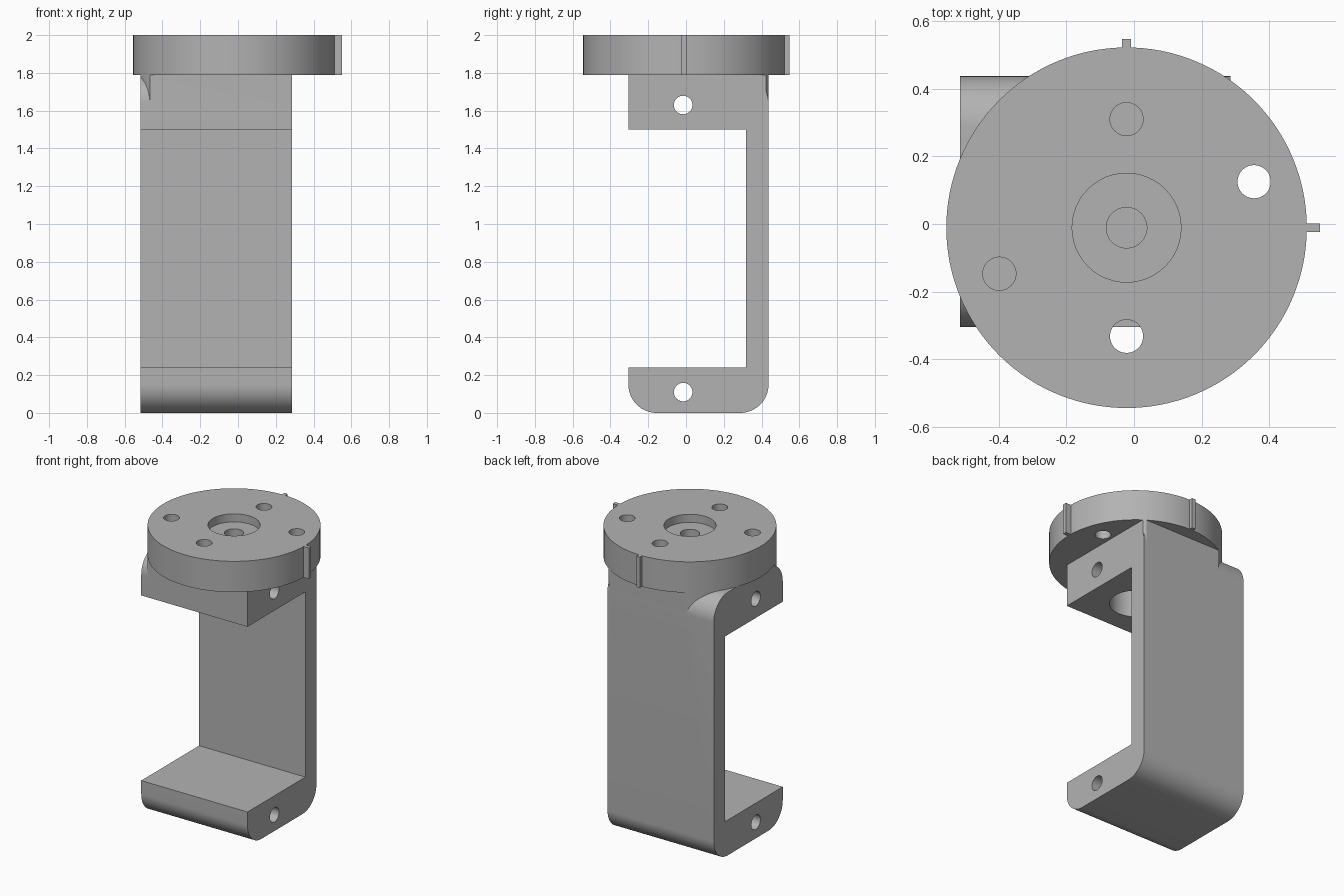
import bpy, math
from mathutils import Matrix

cube = bpy.data.objects.get("Cube")
if cube:
    bpy.data.objects.remove(cube, do_unlink=True)

X0, X1 = -0.515, 0.285          # bracket width
FRONT, BACK = -0.305, 0.437     # bracket depth
SHELF, DECK, TOP = 1.5, 1.79, 2.0
ROUND = 0.15
CX, CY, RADIUS = -0.022, -0.011, 0.533

grey = bpy.data.materials.new("plain grey")
grey.use_nodes = True
colour = (0.45, 0.45, 0.45, 1)
grey.diffuse_color = colour
grey.node_tree.nodes["Principled BSDF"].inputs["Base Color"].default_value = colour


def new_object(name, verts, faces):
    mesh = bpy.data.meshes.new(name)
    mesh.from_pydata(verts, [], faces)
    mesh.materials.append(grey)
    obj = bpy.data.objects.new(name, mesh)
    bpy.context.collection.objects.link(obj)
    return obj


def prism(name, outline, low, high, axis="z"):
    """Extrude a counter-clockwise outline along z (xy points) or x (yz points)."""
    n = len(outline)
    place = (lambda p, h: (p[0], p[1], h)) if axis == "z" else (lambda p, h: (h, p[0], p[1]))
    verts = [place(p, h) for h in (low, high) for p in outline]
    faces = [list(range(n))[::-1], list(range(n, 2 * n))]
    faces += [[i, (i + 1) % n, n + (i + 1) % n, n + i] for i in range(n)]
    return new_object(name, verts, faces)


def arc(cx, cy, r, start, sweep, steps):
    angles = [math.radians(start + sweep * i / steps) for i in range(steps + 1)]
    return [(cx + r * math.cos(a), cy + r * math.sin(a)) for a in angles]


def cylinder(name, cx, cy, r, low, high, axis="z", sides=48):
    return prism(name, arc(cx, cy, r, 0, 360, sides)[:-1], low, high, axis)


def box(name, x0, x1, y0, y1, z0, z1):
    return prism(name, [(x0, y0), (x1, y0), (x1, y1), (x0, y1)], z0, z1)


def combine(target, other, operation):
    mod = target.modifiers.new(operation.lower(), "BOOLEAN")
    mod.operation, mod.solver, mod.object = operation, "EXACT", other
    bpy.context.view_layer.objects.active = target
    bpy.ops.object.modifier_apply(modifier=mod.name)
    bpy.data.objects.remove(other, do_unlink=True)


# C-shaped bracket with rounded outer corners
outline = (arc(FRONT + ROUND, ROUND, ROUND, 180, 90, 16)
           + arc(BACK - ROUND, ROUND, ROUND, 270, 90, 16)
           + arc(BACK - ROUND, DECK - ROUND, ROUND, 0, 90, 16)
           + arc(FRONT + ROUND, DECK - ROUND, ROUND, 90, 90, 16)
           + [(FRONT, SHELF), (0.317, SHELF), (0.317, 0.24), (FRONT, 0.24)])
bracket = prism("bracket", outline, X0, X1, "x")

# Square shoulder filling the rounded corners beneath the disc
shoulder = box("shoulder", X0, X1, FRONT, BACK, 1.55, DECK)
combine(shoulder, cylinder("round_trim", CX, CY, RADIUS, 1.4, 1.9, sides=128), "INTERSECT")
combine(bracket, shoulder, "UNION")

# Round mounting disc with two locating tabs
disc = cylinder("mounting_disc", CX, CY, RADIUS, DECK, TOP, sides=128)
for tab in (box("side_tab", 0.48, 0.55, CY - 0.013, CY + 0.013, DECK, TOP),
            box("back_tab", CX - 0.013, CX + 0.013, 0.49, 0.547, DECK, TOP)):
    combine(disc, tab, "UNION")

# Screw holes in the disc
for x, y in ((CX, 0.31), (CX, -0.332), (0.355, 0.125), (-0.398, -0.147)):
    combine(disc, cylinder("screw_hole", x, y, 0.049, 1.7, 2.1), "DIFFERENCE")

# Centre recess, small bore and the wide pocket from below
for r, low, high in ((0.161, 1.945, 2.1), (0.06, 1.7, 2.1), (0.161, 1.7, 1.895)):
    combine(disc, cylinder("centre_bore", CX, CY, r, low, high), "DIFFERENCE")
combine(bracket, cylinder("pocket", CX, CY, 0.161, 1.4, 1.9), "DIFFERENCE")

# Cross holes through both arms
for z in (0.11, 1.63):
    combine(bracket, cylinder("cross_hole", -0.015, z, 0.049, -0.7, 0.5, "x"), "DIFFERENCE")

# Smooth curves, sharp edges
for obj in (bracket, disc):
    bpy.ops.object.select_all(action="DESELECT")
    obj.select_set(True)
    bpy.context.view_layer.objects.active = obj
    bpy.ops.object.shade_smooth_by_angle(angle=math.radians(30))
